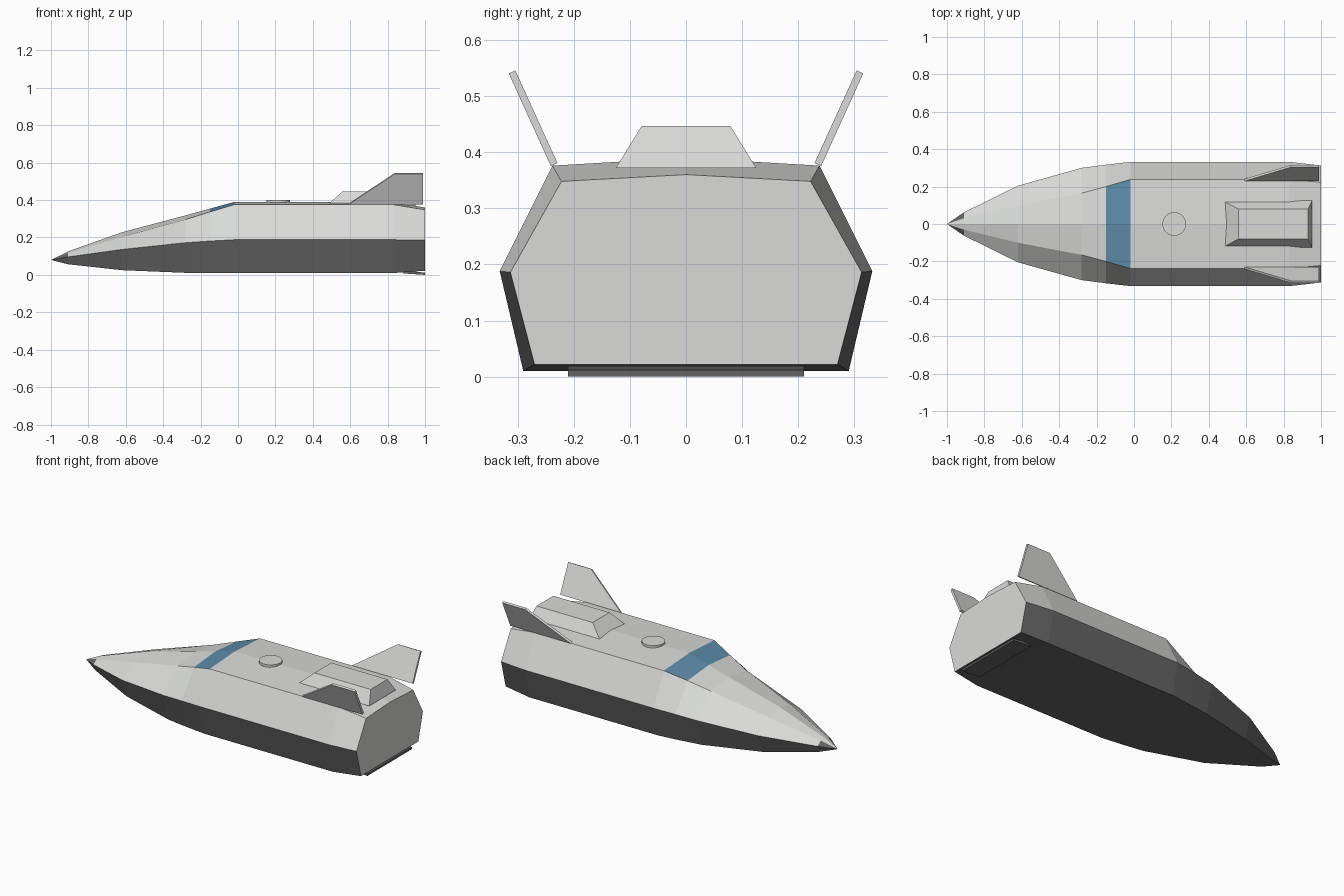
import bpy
import bmesh
from mathutils import Vector

default_cube = bpy.data.objects.get("Cube")
if default_cube:
    bpy.data.objects.remove(default_cube, do_unlink=True)


def make_material(name, red, green, blue):
    material = bpy.data.materials.new(name)
    material.use_nodes = True
    colour = (red, green, blue, 1)
    material.diffuse_color = colour
    shader = material.node_tree.nodes["Principled BSDF"]
    shader.inputs["Base Color"].default_value = colour
    return material


light = make_material("light grey hull", .70, .71, .69)
dark = make_material("dark grey underside", .13, .13, .13)
glass = make_material("blue glass", .11, .26, .40)


def loft(name, rings, materials, rule=None):
    """Skin a closed solid over rings that all have the same point count."""
    bm = bmesh.new()
    loops = [[bm.verts.new(point) for point in ring] for ring in rings]
    count = len(loops[0])
    for station, (first, second) in enumerate(zip(loops, loops[1:])):
        for side in range(count):
            after = (side + 1) % count
            face = bm.faces.new((first[side], first[after], second[after], second[side]))
            if rule:
                face.material_index = rule(station, side)
    bm.faces.new(loops[0])
    bm.faces.new(loops[-1])
    bmesh.ops.remove_doubles(bm, verts=bm.verts[:], dist=1e-5)
    bmesh.ops.recalc_face_normals(bm, faces=bm.faces[:])
    mesh = bpy.data.meshes.new(name)
    bm.to_mesh(mesh)
    bm.free()
    for material in materials:
        mesh.materials.append(material)
    part = bpy.data.objects.new(name, mesh)
    bpy.context.collection.objects.link(part)
    return part


def hull_ring(x, ridge, shoulder, waist, keel):
    """Seven-sided section: ridge height, then (half width, height) pairs."""
    left = [shoulder, waist, keel]
    right = [(-y, z) for y, z in reversed(left)]
    return [(x, y, z) for y, z in [(0, ridge)] + left + right]


# Hull, from the nose tip to the tapered stern
tip = (0, .08)
full = dict(ridge=.39, shoulder=(.238, .376), waist=(.332, .188), keel=(.29, .01))
sections = [
    hull_ring(-1, .08, tip, tip, tip),
    hull_ring(-.91, .125, (.03, .118), (.062, .096), (.045, .057)),
    hull_ring(-.62, .228, (.1, .203), (.205, .136), (.165, .025)),
    hull_ring(-.28, .318, (.165, .296), (.3, .172), (.255, .011)),
    hull_ring(-.15, .354, (.2, .337), (.317, .181), (.274, .01)),
    hull_ring(-.02, **full),
    hull_ring(.83, **full),
    hull_ring(1, .36, (.222, .348), (.313, .186), (.27, .022)),
]


def hull_colour(station, side):
    if side in (2, 3, 4):
        return 1
    if side in (1, 5):
        return 1 if station == 0 else 0
    return 2 if station == 4 else 0


loft("hull", sections, [light, dark, glass], hull_colour)


# Raised engine housing on the rear roof
def rectangle(front, back, half_width, z):
    return [(front, -half_width, z), (back, -half_width, z),
            (back, half_width, z), (front, half_width, z)]


loft("engine_housing",
     [rectangle(.475, .953, .125, .372), rectangle(.56, .93, .079, .447)], [light])

# Round roof hatch
bpy.ops.mesh.primitive_cylinder_add(vertices=32, radius=.063, depth=.03,
                                    location=(.215, 0, .386))
hatch = bpy.context.object
hatch.name = "roof_hatch"
hatch.data.materials.append(light)

# Swept tail fins leaning outward
for name, sign in (("left_fin", 1), ("right_fin", -1)):
    outline = [Vector((x, sign * y, z)) for x, y, z in (
        (.59, .235, .378), (.99, .235, .378), (.99, .31, .543), (.84, .31, .543))]
    offset = (outline[1] - outline[0]).cross(outline[2] - outline[1]).normalized() * .0065
    loft(name, [[p - offset for p in outline], [p + offset for p in outline]], [light])

# Thin body flap below the stern
flap_profile = [(.88, .008), (1, 0), (1, .012), (.9, .021)]
loft("body_flap", [[(x, y, z) for x, z in flap_profile] for y in (-.21, .21)], [dark])
